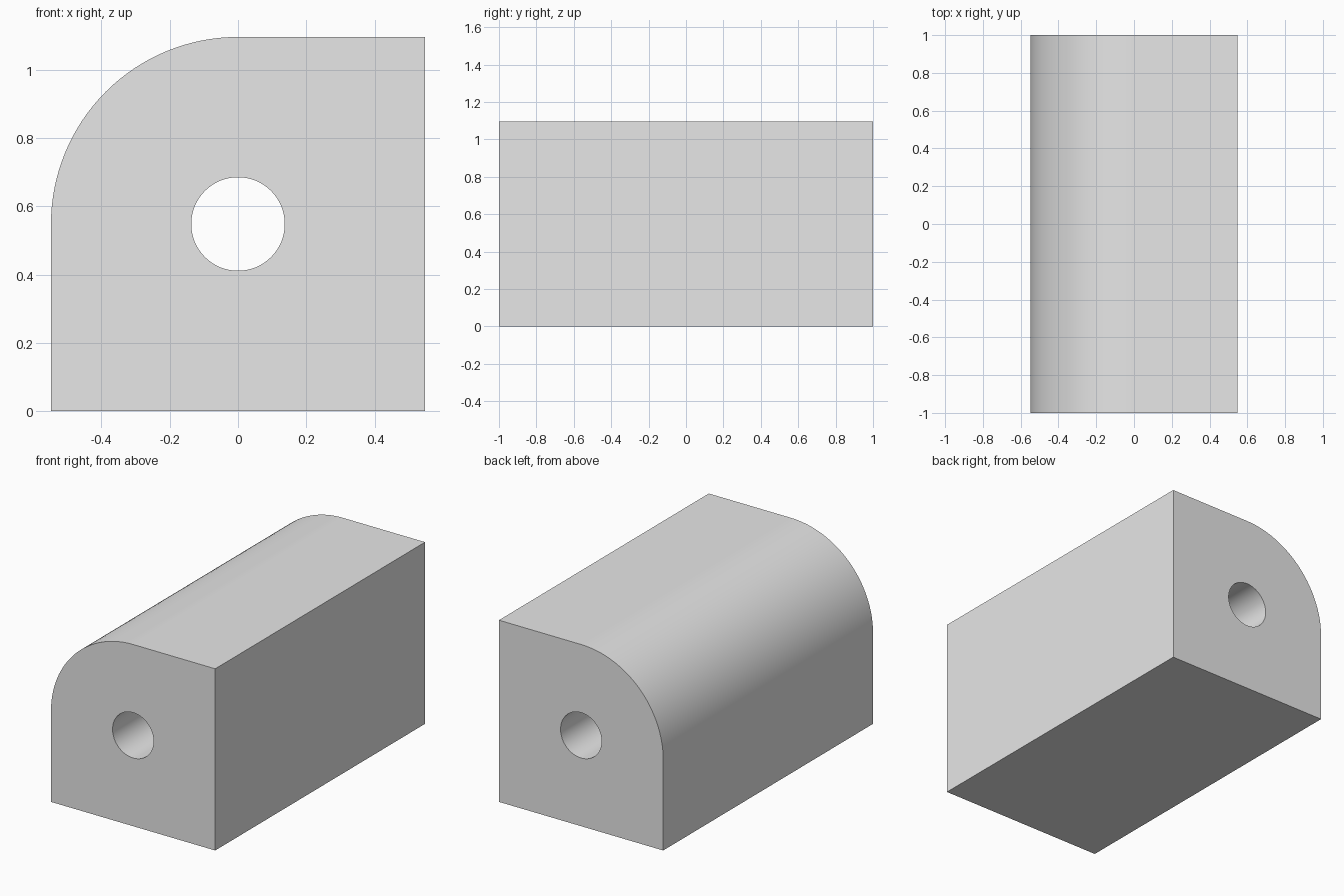
import bpy
import bmesh
import math
from mathutils import Matrix

LENGTH = 2.0
SIDE = 1.096
HALF = SIDE / 2
HOLE_RADIUS = 0.137

default_cube = bpy.data.objects.get("Cube")
if default_cube:
    bpy.data.objects.remove(default_cube, do_unlink=True)

# Material
grey = bpy.data.materials.new("plain grey")
grey.use_nodes = True
color = (0.8, 0.8, 0.8, 1.0)
grey.diffuse_color = color
for node in grey.node_tree.nodes:
    if node.type == "BSDF_PRINCIPLED":
        node.inputs["Base Color"].default_value = color


def make_object(name, bm):
    mesh = bpy.data.meshes.new(name)
    bm.to_mesh(mesh)
    bm.free()
    mesh.materials.append(grey)
    obj = bpy.data.objects.new(name, mesh)
    bpy.context.scene.collection.objects.link(obj)
    obj.location.z = HALF
    return obj


# Block with one long upper edge fully rounded
bm = bmesh.new()
bmesh.ops.create_cube(bm, size=1, matrix=Matrix.Diagonal((SIDE, LENGTH, SIDE, 1)))
edge = [e for e in bm.edges if all(v.co.x < 0 and v.co.z > 0 for v in e.verts)]
bmesh.ops.bevel(bm, geom=edge, offset=HALF, offset_type="OFFSET",
                segments=32, profile=0.5, affect="EDGES")
block = make_object("rounded_block", bm)

# Bore through the full length
bm = bmesh.new()
bmesh.ops.create_cone(bm, cap_ends=True, segments=64, radius1=HOLE_RADIUS,
                      radius2=HOLE_RADIUS, depth=LENGTH * 1.2,
                      matrix=Matrix.Rotation(math.pi / 2, 4, "X"))
cutter = make_object("bore_cutter", bm)
cutter.hide_render = True

bore = block.modifiers.new("bore", "BOOLEAN")
bore.operation = "DIFFERENCE"
bore.solver = "EXACT"
bore.object = cutter

bpy.ops.object.select_all(action="DESELECT")
block.select_set(True)
bpy.context.view_layer.objects.active = block
bpy.ops.object.modifier_apply(modifier=bore.name)
bpy.data.objects.remove(cutter, do_unlink=True)

# Smooth curves, crisp edges and flat faces
bpy.ops.object.shade_smooth_by_angle(angle=math.radians(30))
normals = block.modifiers.new("flat_face_normals", "WEIGHTED_NORMAL")
normals.keep_sharp = True
